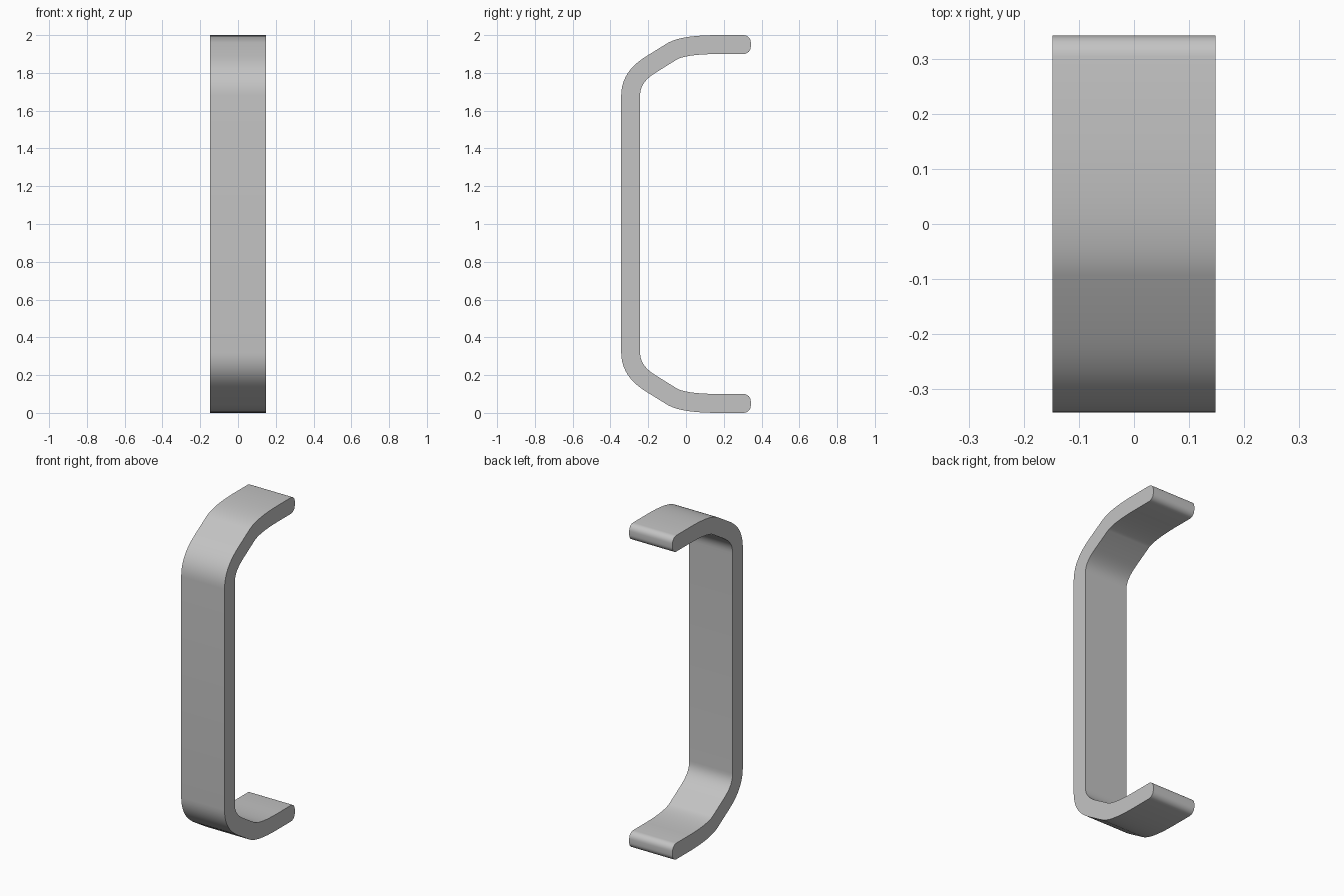
import bpy
import bmesh
import math
from mathutils import Vector
from mathutils.geometry import interpolate_bezier

HALF_WIDTH = 0.148
HALF_THICK = 0.05
END_ROUND = 0.038

if "Cube" in bpy.data.objects:
    bpy.data.objects.remove(bpy.data.objects["Cube"], do_unlink=True)

# Satin grey metal
metal = bpy.data.materials.new("grey_metal")
metal.use_nodes = True
colour = (0.55, 0.55, 0.55, 1)
metal.diffuse_color = colour
metal.node_tree.nodes["Principled BSDF"].inputs["Base Color"].default_value = colour


def bezier(*points):
    a, b, c, d = (Vector(p) for p in points)
    return [Vector(p[:2]) for p in interpolate_bezier(a, b, c, d, 12)]


# Centre line of the upper arm in (y, z), from the grip to the mounting end
arm = bezier((-0.293, 1.68), (-0.293, 1.76), (-0.245, 1.808), (-0.18, 1.848))
arm += bezier((-0.07, 1.916), (-0.02, 1.943), (0.08, 1.95), (0.18, 1.95))
arm.append(Vector((0.343 - END_ROUND, 1.95)))


def offset(path, distance):
    """Shift the path sideways by a constant distance."""
    result = []
    for i, p in enumerate(path):
        before = path[i - 1] if i else p - Vector((0, 1))
        after = path[i + 1] if i + 1 < len(path) else p + Vector((1, 0))
        t = ((p - before).normalized() + (after - p).normalized()).normalized()
        result.append(p + distance * Vector((-t.y, t.x)))
    return result


def rounded_end():
    """Two rounded corners that close the mounting end."""
    points = []
    for centre_z, start in ((HALF_THICK - END_ROUND, 90), (END_ROUND - HALF_THICK, 0)):
        for step in range(7):
            a = math.radians(start - step * 15)
            points.append(Vector((0.343 - END_ROUND + END_ROUND * math.cos(a),
                                  1.95 + centre_z + END_ROUND * math.sin(a))))
    return points


# Closed side outline: upper half, then its mirror image below
upper = offset(arm, HALF_THICK)[:-1] + rounded_end() + offset(arm, -HALF_THICK)[-2::-1]
outline = upper + [Vector((p.x, 2 - p.y)) for p in reversed(upper)]

# Extrude the outline across the width of the handle
bm = bmesh.new()
side = bm.faces.new([bm.verts.new((-HALF_WIDTH, p.x, p.y)) for p in outline])
extruded = bmesh.ops.extrude_face_region(bm, geom=[side], use_keep_orig=True)
moved = [v for v in extruded["geom"] if isinstance(v, bmesh.types.BMVert)]
bmesh.ops.translate(bm, verts=moved, vec=(2 * HALF_WIDTH, 0, 0))
bmesh.ops.recalc_face_normals(bm, faces=bm.faces)

mesh = bpy.data.meshes.new("pull_handle")
bm.to_mesh(mesh)
bm.free()
mesh.materials.append(metal)
handle = bpy.data.objects.new("pull_handle", mesh)
bpy.context.collection.objects.link(handle)

# Smooth bends with crisp side edges
bpy.ops.object.select_all(action="DESELECT")
handle.select_set(True)
bpy.context.view_layer.objects.active = handle
bpy.ops.object.shade_smooth_by_angle(angle=math.radians(35))
